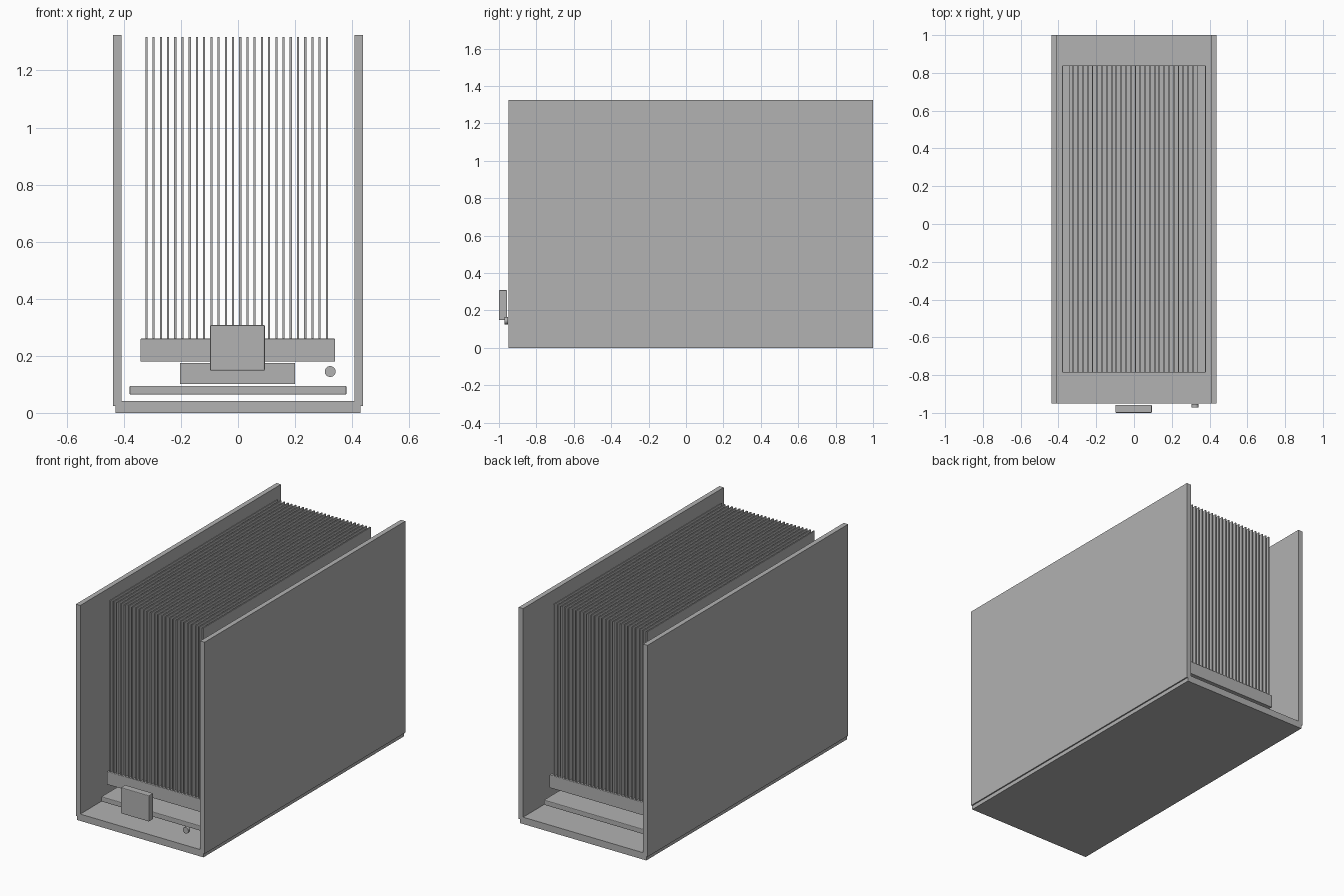
import bpy
import bmesh
from mathutils import Matrix

if "Cube" in bpy.data.objects:
    bpy.data.objects.remove(bpy.data.objects["Cube"], do_unlink=True)

GREY = (0.445, 0.445, 0.445, 1.0)
metal = bpy.data.materials.new("plain_grey")
metal.use_nodes = True
metal.diffuse_color = GREY
metal.node_tree.nodes["Principled BSDF"].inputs["Base Color"].default_value = GREY


def finish(name, bm, bevel=0.0):
    bmesh.ops.recalc_face_normals(bm, faces=bm.faces)
    mesh = bpy.data.meshes.new(name)
    bm.to_mesh(mesh)
    bm.free()
    mesh.materials.append(metal)
    obj = bpy.data.objects.new(name, mesh)
    bpy.context.collection.objects.link(obj)
    if bevel:
        mod = obj.modifiers.new("edge_bevel", "BEVEL")
        mod.width = bevel
        mod.segments = 2
    return obj


def box(name, x, y, z, bevel=0.0):
    """Box from (min, max) ranges on each axis."""
    bm = bmesh.new()
    spans = (x, y, z)
    centre = [(a + b) / 2 for a, b in spans]
    size = [b - a for a, b in spans]
    bmesh.ops.create_cube(bm, size=1, matrix=Matrix.Translation(centre)
                          @ Matrix.Diagonal((*size, 1)))
    return finish(name, bm, bevel)


def cylinder(name, x, z, radius, y0, y1):
    bm = bmesh.new()
    turn = Matrix.Translation((x, (y0 + y1) / 2, z)) @ Matrix.Rotation(1.5708, 4, "X")
    bmesh.ops.create_cone(bm, cap_ends=True, segments=32, radius1=radius,
                          radius2=radius, depth=y1 - y0, matrix=turn)
    obj = finish(name, bm)
    for face in obj.data.polygons:
        face.use_smooth = len(face.vertices) == 4
    return obj


# U-shaped case: half profile mirrored, then extruded from front to back
FRONT, BACK = -0.95, 1.0
half = [(0.43, 0), (0.43, 0.024), (0.438, 0.024), (0.438, 1.325),
        (0.408, 1.325), (0.408, 0.042)]
profile = half + [(-x, z) for x, z in reversed(half)]
bm = bmesh.new()
face = bm.faces.new([bm.verts.new((x, FRONT, z)) for x, z in profile])
grown = bmesh.ops.extrude_face_region(bm, geom=[face])["geom"]
bmesh.ops.translate(bm, vec=(0, BACK - FRONT, 0),
                    verts=[v for v in grown if isinstance(v, bmesh.types.BMVert)])
finish("case", bm)

# Circuit board, chip and heatsink base stacked inside
CORE = (-0.787, 0.84)
box("circuit_board", (-0.38, 0.38), CORE, (0.064, 0.095), 0.004)
box("chip", (-0.203, 0.2), (-0.18, 0.22), (0.102, 0.174))
box("heatsink_base", (-0.342, 0.34), CORE, (0.18, 0.26), 0.002)

# Row of thin cooling fins
for i in range(26):
    x = -0.321 + i * 0.0253
    box(f"fin_{i + 1}", (x - 0.0037, x + 0.0037), CORE, (0.26, 1.317))

# Front connector block and round button
box("front_block", (-0.098, 0.094), (-1.0, -0.957), (0.148, 0.308), 0.004)
cylinder("button", 0.323, 0.145, 0.019, -0.971, -0.953)
